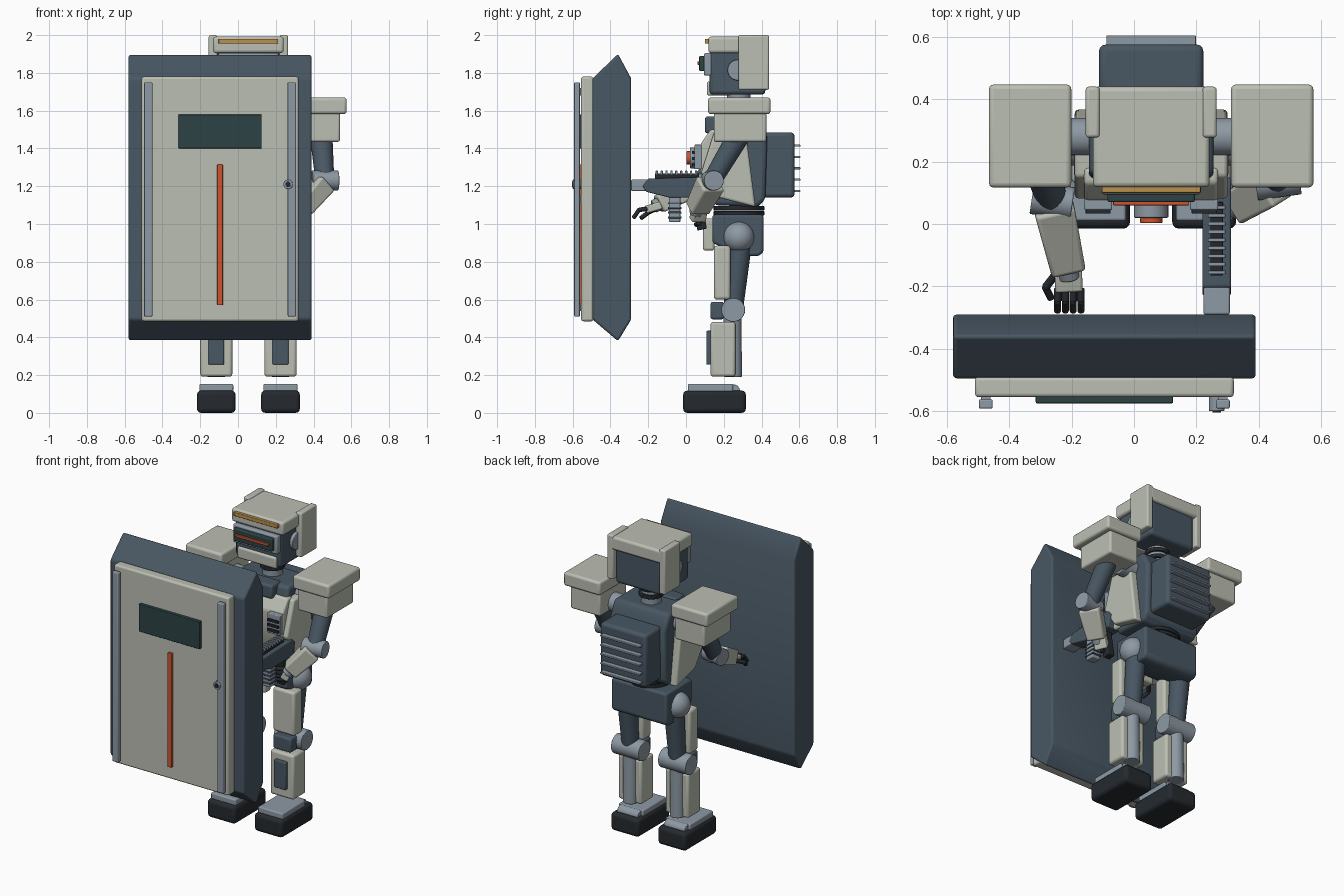
import bpy, bmesh
from mathutils import Vector, Matrix

CX = 0.055  # body centre line


def mat(name, r, g, b):
    m = bpy.data.materials.new(name)
    m.diffuse_color = (r, g, b, 1)
    return m


LIGHT = mat("armour", 0.50, 0.52, 0.45)
SLATE = mat("slate", 0.065, 0.095, 0.125)
DARK = mat("dark", 0.018, 0.023, 0.028)
METAL = mat("metal", 0.27, 0.32, 0.37)
GLASS = mat("glass", 0.025, 0.055, 0.06)
RED = mat("orange", 0.62, 0.09, 0.03)
AMBER = mat("amber", 0.5, 0.28, 0.07)


def finish(name, bm, m, bevel=0.0):
    bmesh.ops.recalc_face_normals(bm, faces=bm.faces)
    me = bpy.data.meshes.new(name)
    bm.to_mesh(me)
    bm.free()
    o = bpy.data.objects.new(name, me)
    bpy.context.collection.objects.link(o)
    me.materials.append(m)
    if bevel:
        b = o.modifiers.new("bevel", 'BEVEL')
        b.width, b.segments, b.limit_method = bevel, 3, 'ANGLE'
    bpy.ops.object.select_all(action='DESELECT')
    o.select_set(True)
    bpy.context.view_layer.objects.active = o
    bpy.ops.object.shade_smooth_by_angle(angle=0.6)
    return o


def box(name, x, y, z, m, bevel=0.008):
    bm = bmesh.new()
    size = [r[1] - r[0] for r in (x, y, z)]
    mid = [(r[1] + r[0]) / 2 for r in (x, y, z)]
    bmesh.ops.create_cube(bm, size=1, matrix=Matrix.Translation(mid) @ Matrix.Diagonal((*size, 1)))
    return finish(name, bm, m, bevel)


def aim(a, b):
    a, b = Vector(a), Vector(b)
    d = b - a
    return Matrix.Translation((a + b) / 2) @ d.to_track_quat('Z', 'Y').to_matrix().to_4x4(), d.length


def rod(name, a, b, r1, m, r2=None, bevel=0.004):
    bm = bmesh.new()
    M, length = aim(a, b)
    bmesh.ops.create_cone(bm, cap_ends=True, segments=28, radius1=r1, radius2=r2 or r1, depth=length, matrix=M)
    return finish(name, bm, m, bevel)


def beam(name, a, b, w, h, m, bevel=0.008, taper=1.0):
    bm = bmesh.new()
    M, length = aim(a, b)
    bmesh.ops.create_cube(bm, size=1)
    for v in bm.verts:
        k = taper if v.co.z > 0 else 1
        v.co = M @ Vector((v.co.x * w * k, v.co.y * h * k, v.co.z * length))
    return finish(name, bm, m, bevel)


def slab(name, pts, x, m, bevel=0.01):
    # side (y, z) profile pushed along x
    bm = bmesh.new()
    f = bm.faces.new([bm.verts.new((x[0], p, q)) for p, q in pts])
    g = bmesh.ops.extrude_face_region(bm, geom=[f])["geom"]
    bmesh.ops.translate(bm, vec=(x[1] - x[0], 0, 0), verts=[v for v in g if isinstance(v, bmesh.types.BMVert)])
    return finish(name, bm, m, bevel)


def span(c, h):
    return (c - h, c + h)


def side(s, a, b):
    return tuple(sorted((CX + s * a, CX + s * b)))


# Shield
slab("shield_body", [(-0.29, 0.495), (-0.29, 1.77), (-0.36, 1.90), (-0.495, 1.77), (-0.495, 0.495), (-0.36, 0.38)],
     (-0.58, 0.39), SLATE, 0.012)
box("shield_plate", (-0.51, 0.32), (-0.555, -0.49), (0.485, 1.78), LIGHT, 0.012)
for x in (-0.475, 0.285):
    box("shield_rail", span(x, 0.022), (-0.592, -0.562), (0.51, 1.75), METAL, 0.006)
    for z in (0.56, 1.13, 1.70):
        box("rail_mount", span(x, 0.015), (-0.57, -0.55), span(z, 0.02), METAL, 0)
box("shield_window", (-0.315, 0.125), (-0.575, -0.55), (1.40, 1.58), GLASS, 0.004)
box("shield_stripe", (-0.11, -0.08), (-0.572, -0.55), (0.57, 1.315), RED, 0.004)

# Head
box("head_core", span(CX, 0.165), (0.125, 0.42), (1.685, 1.94), SLATE, 0.02)
box("helmet_cap", span(CX, 0.187), (0.118, 0.44), (1.905, 1.992), LIGHT, 0.015)
box("brow_strip", span(CX, 0.158), (0.10, 0.13), (1.955, 1.98), AMBER, 0.004)
box("visor_frame", span(CX, 0.16), (0.095, 0.14), (1.785, 1.905), METAL, 0.01)
box("visor", span(CX, 0.14), (0.07, 0.11), (1.81, 1.89), GLASS, 0.006)
box("visor_glow", span(CX, 0.122), (0.06, 0.08), (1.843, 1.86), RED, 0.003)
box("jaw", span(CX, 0.14), (0.11, 0.24), (1.68, 1.755), LIGHT, 0.012)
for s in (-1, 1):
    box("helmet_side", side(s, 0.165, 0.21), (0.277, 0.44), (1.71, 2.0), LIGHT, 0.01)
    rod("ear_disc", (CX + s * 0.15, 0.275, 1.815), (CX + s * 0.185, 0.275, 1.815), 0.055, METAL)
rod("neck", (CX, 0.28, 1.52), (CX, 0.28, 1.70), 0.062, METAL)
for z in (1.60, 1.645):
    rod("neck_ring", (CX, 0.28, z), (CX, 0.28, z + 0.025), 0.075, DARK)

# Torso
slab("torso_core", [(0.15, 1.10), (0.10, 1.30), (0.16, 1.56), (0.38, 1.56), (0.43, 1.46), (0.42, 1.13), (0.38, 1.09)],
     span(CX, 0.20), SLATE, 0.02)
slab("chest_plate", [(0.13, 1.13), (0.075, 1.28), (0.075, 1.42), (0.13, 1.50), (0.18, 1.50), (0.18, 1.13)],
     span(CX, 0.215), LIGHT, 0.012)
box("collar_plate", span(CX, 0.12), (0.10, 0.20), (1.48, 1.57), SLATE, 0.015)
for z in (1.045, 1.072):
    rod("waist_ring", (CX, 0.28, z), (CX, 0.28, z + 0.023), 0.135, DARK)
rod("chest_lamp_ring", (CX, 0.08, 1.35), (CX, 0.02, 1.35), 0.055, METAL)
rod("chest_lamp", (CX, 0.04, 1.35), (CX, 0.003, 1.35), 0.036, RED)
for s in (-1, 1):
    slab("side_plate", [(0.17, 1.14), (0.08, 1.27), (0.15, 1.49), (0.315, 1.50), (0.368, 1.09)],
         side(s, 0.185, 0.245), LIGHT, 0.012)
    box("chest_vent", side(s, 0.125, 0.215), (0.045, 0.085), (1.29, 1.42), METAL, 0.005)
    for i in range(3):
        box("vent_slat", side(s, 0.13, 0.21), (0.033, 0.06), span(1.315 + i * 0.032, 0.008), DARK, 0.002)
box("backpack", span(CX, 0.167), (0.40, 0.575), (1.14, 1.485), SLATE, 0.02)
for i in range(5):
    box("backpack_fin", span(CX, 0.143), (0.56, 0.605), span(1.175 + i * 0.06, 0.006), METAL, 0.003)

# Pelvis
slab("pelvis", [(0.14, 0.90), (0.14, 1.05), (0.41, 1.05), (0.41, 0.85), (0.385, 0.83), (0.30, 0.83)],
     span(CX, 0.20), SLATE, 0.015)
box("pelvis_plate", span(CX, 0.08), (0.09, 0.15), (0.86, 1.03), LIGHT, 0.012)

for s in (-1, 1):
    # Legs
    lx = CX + s * 0.17
    w = span(lx, 0.085)
    bm = bmesh.new()
    bmesh.ops.create_uvsphere(bm, u_segments=28, v_segments=16, radius=0.082,
                              matrix=Matrix.Translation((CX + s * 0.185, 0.28, 0.93)))
    finish("hip_ball", bm, METAL)
    rod("thigh", (lx, 0.29, 0.92), (lx, 0.25, 0.55), 0.062, SLATE, 0.052)
    box("thigh_plate", span(lx, 0.078), (0.148, 0.235), (0.60, 0.885), LIGHT, 0.015)
    rod("knee_joint", (lx - 0.1, 0.25, 0.545), (lx + 0.1, 0.25, 0.545), 0.063, METAL)
    box("knee_pad", span(lx, 0.065), (0.13, 0.20), (0.495, 0.588), SLATE, 0.012)
    rod("calf", (lx, 0.245, 0.55), (lx, 0.25, 0.19), 0.047, METAL)
    box("shin_plate", w, (0.13, 0.262), (0.192, 0.482), LIGHT, 0.015)
    box("shin_panel", span(lx, 0.042), (0.108, 0.14), (0.255, 0.435), SLATE, 0.006)
    box("foot", span(lx, 0.1025), (-0.015, 0.317), (0.0, 0.118), DARK, 0.022)
    box("foot_cap", span(lx, 0.09), (0.01, 0.25), (0.11, 0.153), METAL, 0.008)
    rod("ankle_joint", (lx - 0.075, 0.25, 0.115), (lx + 0.075, 0.25, 0.115), 0.036, METAL)

    # Shoulders
    box("shoulder_cap", side(s, 0.256, 0.52), (0.117, 0.447), (1.582, 1.67), LIGHT, 0.015)
    box("shoulder_block", side(s, 0.27, 0.485), (0.147, 0.425), (1.435, 1.59), LIGHT, 0.012)
    rod("shoulder_joint", (CX + s * 0.17, 0.28, 1.48), (CX + s * 0.30, 0.28, 1.48), 0.06, METAL)


# Arms: shoulder, elbow and wrist points, then a curled hand
def arm(label, sh, el, wr, ax):
    rod(label + "_upper_arm", sh, el, 0.06, SLATE, 0.05)
    rod(label + "_elbow", Vector(el) - Vector(ax), Vector(el) + Vector(ax), 0.053, METAL)
    d = (Vector(wr) - Vector(el)).normalized()
    beam(label + "_forearm", Vector(el) + d * 0.02, wr, 0.13, 0.11, LIGHT, 0.012, 0.85)
    rod(label + "_wrist", Vector(wr) - d * 0.02, Vector(wr) + d * 0.03, 0.035, METAL)


arm("right", (0.44, 0.28, 1.47), (0.46, 0.138, 1.23), (0.335, 0.06, 1.08), (0.07, 0.01, 0))
arm("left", (-0.33, 0.28, 1.47), (-0.262, 0.075, 1.215), (-0.212, -0.145, 1.105), (0.065, -0.01, 0))
beam("left_palm", (-0.212, -0.13, 1.10), (-0.208, -0.215, 1.075), 0.088, 0.04, LIGHT, 0.008)
for i in range(4):
    x = -0.245 + i * 0.025
    rod("left_finger", (x, -0.205, 1.08), (x, -0.25, 1.075), 0.012, DARK)
    rod("left_fingertip", (x, -0.245, 1.08), (x, -0.28, 1.03), 0.011, DARK)
rod("left_thumb", (-0.25, -0.16, 1.08), (-0.285, -0.205, 1.06), 0.013, DARK)
rod("left_thumb_tip", (-0.285, -0.20, 1.06), (-0.265, -0.24, 1.03), 0.012, DARK)
beam("right_palm", (0.33, 0.075, 1.09), (0.295, 0.06, 1.02), 0.08, 0.05, LIGHT, 0.008)
for i in range(4):
    z = 1.085 - i * 0.026
    rod("right_finger", (0.31, 0.045 + i * 0.008, z), (0.235, 0.03 + i * 0.008, z - 0.01), 0.013, DARK)

# Gun
GX = 0.265
slab("gun_body", [(-0.21, 1.17), (-0.23, 1.20), (-0.20, 1.24), (0.12, 1.25), (0.15, 1.22), (0.13, 1.14), (-0.09, 1.14)],
     span(GX, 0.046), SLATE, 0.006)
box("gun_rail", span(GX, 0.02), (-0.165, 0.07), (1.24, 1.268), DARK, 0.002)
for i in range(9):
    box("rail_tooth", span(GX, 0.028), span(-0.155 + i * 0.026, 0.006), (1.262, 1.282), METAL, 0.002)
slab("gun_grip", [(0.03, 1.15), (0.08, 1.15), (0.11, 0.975), (0.06, 0.965)], span(GX, 0.025), DARK, 0.006)
box("gun_magazine", span(GX, 0.03), (-0.09, -0.03), (1.01, 1.15), METAL, 0.006)
for i in range(4):
    box("magazine_rib", span(GX, 0.034), (-0.096, -0.024), span(1.035 + i * 0.025, 0.005), SLATE, 0.002)
box("barrel_shroud", span(GX, 0.042), (-0.29, -0.20), (1.175, 1.235), METAL, 0.006)
rod("barrel", (GX, -0.20, 1.21), (GX, -0.60, 1.21), 0.014, DARK)
rod("muzzle_collar", (GX, -0.55, 1.21), (GX, -0.60, 1.21), 0.025, METAL)
rod("muzzle_bore", (GX, -0.595, 1.21), (GX, -0.604, 1.21), 0.014, DARK, bevel=0.001)
